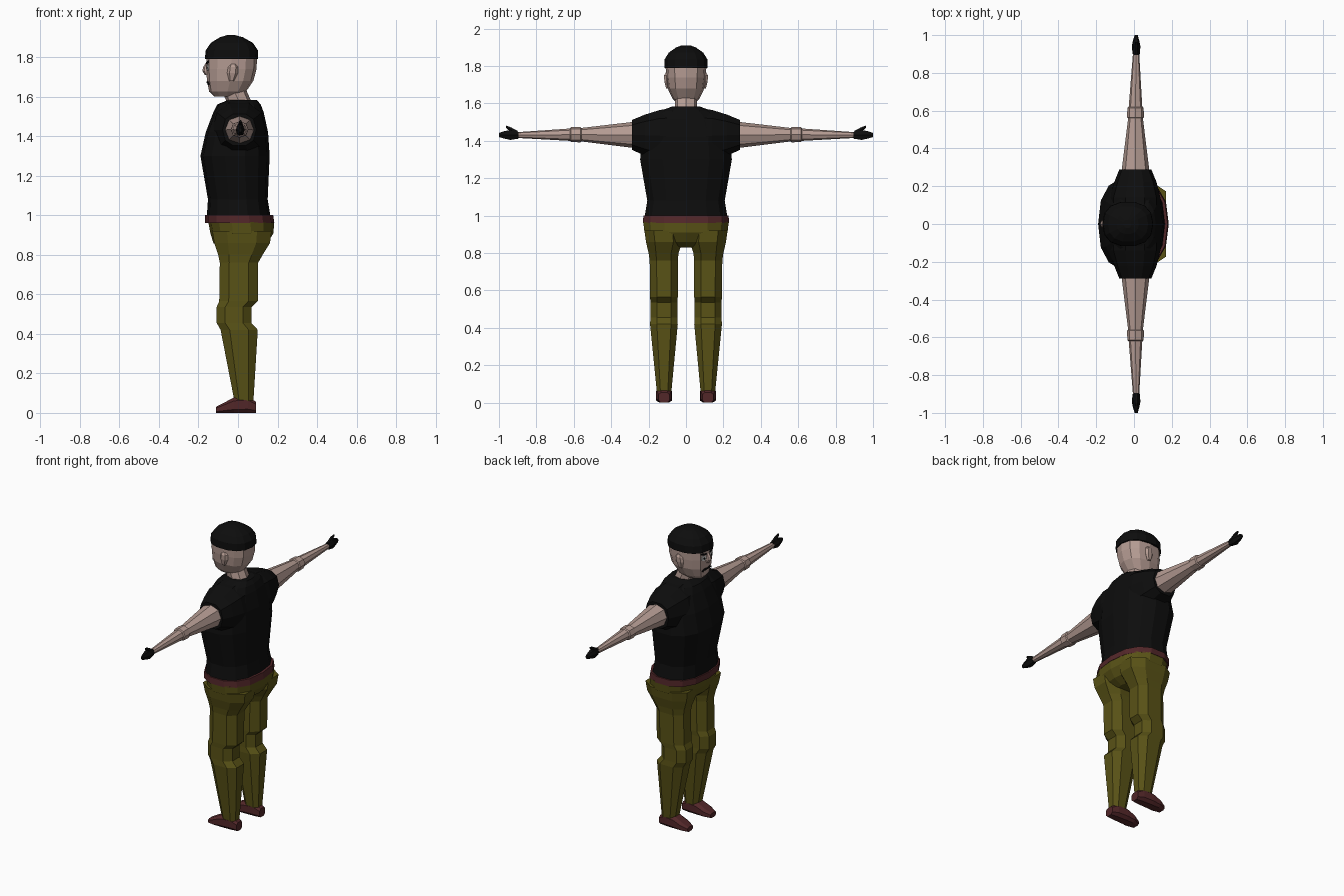
import bpy, bmesh, math
from mathutils import Vector


def material(name, rgb):
    m = bpy.data.materials.new(name)
    m.diffuse_color = (*rgb, 1)
    return m


SKIN = material("skin", (0.46, 0.33, 0.29))
BLACK = material("black cloth", (0.004, 0.004, 0.004))
OLIVE = material("olive trousers", (0.10, 0.085, 0.008))
MAROON = material("maroon leather", (0.085, 0.02, 0.022))
WHITE = material("eye white", (0.7, 0.7, 0.68))


def finish(name, bm, mat):
    bmesh.ops.recalc_face_normals(bm, faces=bm.faces)
    me = bpy.data.meshes.new(name)
    bm.to_mesh(me)
    bm.free()
    me.materials.append(mat)
    ob = bpy.data.objects.new(name, me)
    bpy.context.collection.objects.link(ob)
    return ob


def loft(name, mat, axis, stations, n=10, power=2.4, offset=0.0):
    """Skin rounded rings; a station is (position, a_min, a_max, b_min, b_max)."""
    pts = []
    for i in range(n):
        t = 2 * math.pi * (i + offset) / n
        c, s = math.cos(t), math.sin(t)
        pts.append((math.copysign(abs(c) ** (2 / power), c),
                    math.copysign(abs(s) ** (2 / power), s)))
    ma, mb = max(p[0] for p in pts), max(p[1] for p in pts)
    bm = bmesh.new()
    rings = []
    for p, a0, a1, b0, b1 in stations:
        ring = []
        for u, v in pts:
            a = (a0 + a1) / 2 + (a1 - a0) / 2 * u / ma
            b = (b0 + b1) / 2 + (b1 - b0) / 2 * v / mb
            co = {'z': (a, b, p), 'y': (a, p, b), 'x': (p, a, b)}[axis]
            ring.append(bm.verts.new(co))
        rings.append(ring)
    for r, q in zip(rings, rings[1:]):
        for i in range(n):
            j = (i + 1) % n
            bm.faces.new((r[i], r[j], q[j], q[i]))
    bm.faces.new(rings[0])
    bm.faces.new(rings[-1])
    return finish(name, bm, mat)


def sym(rows):
    """Rows of (z, x_min, x_max, half_width)."""
    return [(z, a, b, -w, w) for z, a, b, w in rows]


def plate(name, mat, loc, size, turn=0.0, tilt=0.0, sides=4):
    """Thin disc or bar lying on the face, which looks along -x."""
    bm = bmesh.new()
    bmesh.ops.create_cone(bm, cap_ends=True, segments=sides, radius1=1, radius2=1, depth=1)
    k = math.sqrt(2) if sides == 4 else 1
    for v in bm.verts:
        c, s = math.cos(math.pi / sides), math.sin(math.pi / sides)
        y, z = v.co.x * c - v.co.y * s, v.co.x * s + v.co.y * c
        v.co = Vector((v.co.z * 0.009, y * k * size[0], z * k * size[1]))
    ob = finish(name, bm, mat)
    ob.location = loc
    ob.rotation_euler = (tilt, 0, turn)


# Shirt body, belt and hips
loft("shirt", BLACK, 'z', sym([
    (0.99, -0.158, 0.165, 0.222), (1.08, -0.152, 0.15, 0.207),
    (1.30, -0.19, 0.16, 0.245), (1.42, -0.163, 0.152, 0.235),
    (1.52, -0.125, 0.13, 0.19), (1.56, -0.105, 0.115, 0.14),
    (1.583, -0.05, 0.095, 0.075)]), n=14)
loft("belt", MAROON, 'z', sym([
    (0.96, -0.166, 0.184, 0.23), (1.0, -0.166, 0.178, 0.228)]), n=14)
loft("hips", OLIVE, 'z', sym([
    (0.83, -0.09, 0.10, 0.05), (0.86, -0.125, 0.15, 0.19),
    (0.91, -0.14, 0.18, 0.222), (0.965, -0.15, 0.182, 0.228)]), n=14)

# Neck, head and cap
loft("neck", SKIN, 'z', sym([
    (1.54, -0.055, 0.075, 0.065), (1.58, -0.06, 0.065, 0.06),
    (1.66, -0.095, 0.03, 0.058)]), n=8)
loft("head", SKIN, 'z', sym([
    (1.60, -0.12, 0.01, 0.045), (1.625, -0.146, 0.04, 0.072),
    (1.68, -0.157, 0.078, 0.098), (1.74, -0.161, 0.094, 0.106),
    (1.80, -0.16, 0.096, 0.109)]), n=12)
loft("cap", BLACK, 'z', sym([
    (1.79, -0.168, 0.102, 0.116), (1.835, -0.163, 0.1, 0.115),
    (1.872, -0.137, 0.075, 0.092), (1.90, -0.092, 0.025, 0.052),
    (1.911, -0.055, -0.015, 0.022)]), n=14)

# Face
loft("nose", SKIN, 'z', sym([
    (1.71, -0.168, -0.14, 0.014), (1.73, -0.18, -0.14, 0.018),
    (1.75, -0.176, -0.14, 0.013), (1.772, -0.162, -0.14, 0.008)]), n=6)
plate("mouth", BLACK, (-0.155, 0, 0.0 + 1.672), (0.03, 0.004))

for s, side in ((1, "right"), (-1, "left")):
    def part(name, mat, axis, rows, **kw):
        """Loft placed on one side of the body by flipping y."""
        ob = loft(f"{side}_{name}", mat, axis, rows, **kw)
        if s < 0:
            for v in ob.data.vertices:
                v.co.y *= -1
            ob.data.flip_normals()

    # Eye, brow and ear
    plate(f"{side}_eye", WHITE, (-0.152, s * 0.038, 1.747), (0.018, 0.016), -s * 0.23, 0, 10)
    plate(f"{side}_pupil", BLACK, (-0.1545, s * 0.037, 1.746), (0.007, 0.007), -s * 0.23, 0, 8)
    plate(f"{side}_brow", BLACK, (-0.152, s * 0.038, 1.773), (0.022, 0.005), -s * 0.23, s * 0.2)
    plate(f"{side}_mouth_corner", BLACK, (-0.150, s * 0.036, 1.667), (0.009, 0.004),
          -s * 0.25, -s * 0.6)
    part("ear", SKIN, 'z', [
        (1.68, -0.045, -0.02, 0.09, 0.106), (1.72, -0.055, 0.0, 0.09, 0.116),
        (1.75, -0.05, 0.0, 0.09, 0.117), (1.765, -0.04, -0.01, 0.09, 0.108)], n=6)

    # Sleeve, arm with elbow band, hand and thumb
    part("sleeve", BLACK, 'y', [
        (0.05, -0.13, 0.14, 1.25, 1.578), (0.14, -0.13, 0.14, 1.29, 1.565),
        (0.22, -0.105, 0.12, 1.32, 1.54), (0.288, -0.078, 0.092, 1.352, 1.512)])
    part("arm", SKIN, 'y', [
        (0.27, -0.066, 0.082, 1.362, 1.502), (0.295, -0.064, 0.08, 1.364, 1.5),
        (0.56, -0.031, 0.047, 1.397, 1.469), (0.565, -0.037, 0.053, 1.392, 1.475),
        (0.615, -0.035, 0.051, 1.394, 1.473), (0.62, -0.028, 0.044, 1.4, 1.466),
        (0.91, -0.005, 0.027, 1.416, 1.446)], n=8, power=2.2)
    part("hand", BLACK, 'y', [
        (0.895, -0.006, 0.03, 1.412, 1.448), (0.94, -0.012, 0.034, 1.405, 1.458),
        (0.97, -0.006, 0.028, 1.412, 1.452), (1.0, 0.004, 0.02, 1.42, 1.442)], n=6)
    part("thumb", BLACK, 'y', [
        (0.90, 0.0, 0.024, 1.43, 1.453), (0.935, 0.0, 0.024, 1.446, 1.472),
        (0.963, 0.006, 0.018, 1.47, 1.482)], n=6)

    # Trouser leg with stepped knee
    part("leg", OLIVE, 'z', [
        (0.92, -0.13, 0.17, 0.02, 0.222), (0.86, -0.12, 0.162, 0.02, 0.214),
        (0.80, -0.10, 0.125, 0.04, 0.2), (0.76, -0.092, 0.102, 0.044, 0.194),
        (0.565, -0.095, 0.1, 0.044, 0.192), (0.535, -0.108, 0.068, 0.046, 0.19),
        (0.455, -0.108, 0.068, 0.046, 0.19), (0.42, -0.088, 0.1, 0.044, 0.192),
        (0.06, -0.018, 0.078, 0.078, 0.156)], n=8, power=2.6, offset=0.5)
    part("shoe", MAROON, 'x', [
        (-0.112, 0.09, 0.146, 0, 0.03), (-0.07, 0.074, 0.16, 0, 0.052),
        (-0.02, 0.074, 0.16, 0, 0.078), (0.05, 0.078, 0.156, 0, 0.084),
        (0.092, 0.088, 0.146, 0, 0.055)], n=8, power=3, offset=0.5)
